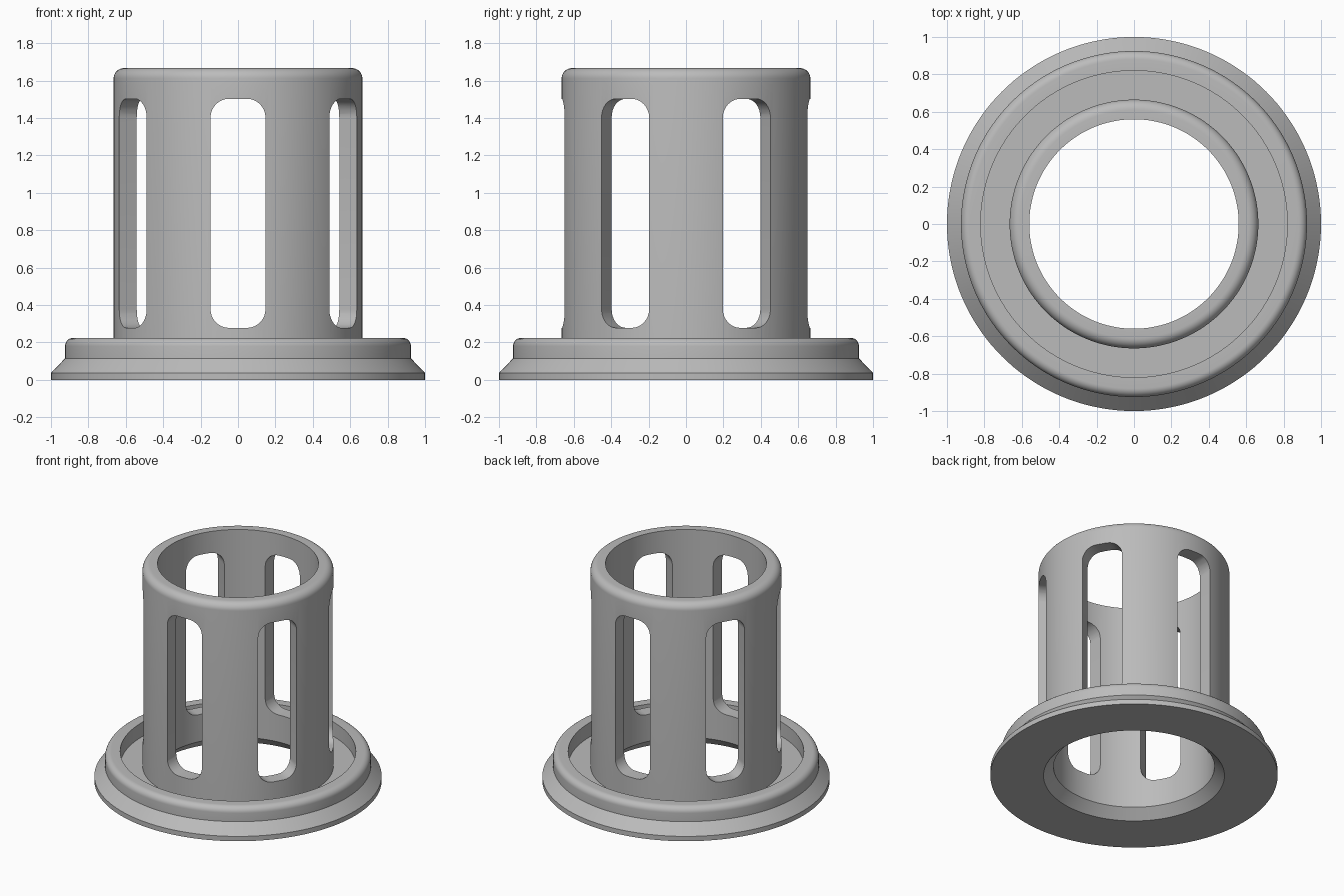
import bpy
import bmesh
from math import sin, cos, pi, radians
from mathutils import Matrix, Vector

default = bpy.data.objects.get("Cube")
if default:
    bpy.data.objects.remove(default, do_unlink=True)

SEGMENTS = 144
BORE, TUBE, LIP, RIM, FLANGE = 0.56, 0.665, 0.82, 0.925, 1.0
HEIGHT, RIM_TOP, STEP = 1.667, 0.225, 0.115

grey = bpy.data.materials.new("plain grey")
grey.use_nodes = True
colour = (0.5, 0.5, 0.5, 1)
grey.diffuse_color = colour
grey.node_tree.nodes["Principled BSDF"].inputs["Base Color"].default_value = colour


def arc(cx, cy, r, start, end, steps=8):
    """Points along a circular fillet, angles in degrees."""
    angles = [radians(start + (end - start) * i / steps) for i in range(steps + 1)]
    return [(cx + r * cos(a), cy + r * sin(a)) for a in angles]


def add_object(name, bm):
    bmesh.ops.recalc_face_normals(bm, faces=bm.faces)
    mesh = bpy.data.meshes.new(name)
    bm.to_mesh(mesh)
    bm.free()
    mesh.materials.append(grey)
    obj = bpy.data.objects.new(name, mesh)
    bpy.context.collection.objects.link(obj)
    return obj


def lathe(name, profile):
    """Turn a closed (radius, height) profile around z."""
    bm = bmesh.new()
    rings = []
    for i in range(SEGMENTS):
        a = 2 * pi * i / SEGMENTS
        rings.append([bm.verts.new((r * cos(a), r * sin(a), z)) for r, z in profile])
    n = len(profile)
    for i, ring in enumerate(rings):
        after = rings[(i + 1) % SEGMENTS]
        for j in range(n):
            k = (j + 1) % n
            bm.faces.new((ring[j], after[j], after[k], ring[k]))
    return add_object(name, bm)


def slot_cutter(name, angle, half=0.147, low=0.278, high=1.503, r=0.1):
    """Rounded bar running through the whole diameter."""
    outline = (arc(half - r, high - r, r, 0, 90) + arc(r - half, high - r, r, 90, 180)
               + arc(r - half, low + r, r, 180, 270) + arc(half - r, low + r, r, 270, 360))
    bm = bmesh.new()
    face = bm.faces.new([bm.verts.new((x, -1, z)) for x, z in outline])
    extruded = bmesh.ops.extrude_face_region(bm, geom=[face])["geom"]
    moved = [v for v in extruded if isinstance(v, bmesh.types.BMVert)]
    bmesh.ops.translate(bm, verts=moved, vec=Vector((0, 2, 0)))
    bm.transform(Matrix.Rotation(angle, 4, "Z"))
    cutter = add_object(name, bm)
    cutter.hide_render = True
    return cutter


# Turned body: chamfered bore, flange, raised rim, channel and tube
profile = [(BORE, 0.07), (0.63, 0), (FLANGE, 0), (FLANGE, 0.037), (RIM, STEP)]
profile += arc(RIM - 0.045, RIM_TOP - 0.045, 0.045, 0, 90)
profile += [(LIP, RIM_TOP), (LIP, STEP), (TUBE, STEP)]
profile += arc(TUBE - 0.055, HEIGHT - 0.055, 0.055, 0, 90)
profile += [(BORE, HEIGHT)]
body = lathe("flanged_sleeve", profile)

# Six slots, cut by three bars across the tube
bpy.context.view_layer.objects.active = body
body.select_set(True)
for i in range(3):
    cutter = slot_cutter("slot_cutter", i * pi / 3)
    cut = body.modifiers.new("slot", "BOOLEAN")
    cut.operation = "DIFFERENCE"
    cut.solver = "EXACT"
    cut.object = cutter
    bpy.ops.object.modifier_apply(modifier=cut.name)
    bpy.data.objects.remove(cutter, do_unlink=True)

bpy.ops.object.shade_smooth_by_angle(angle=radians(30))
